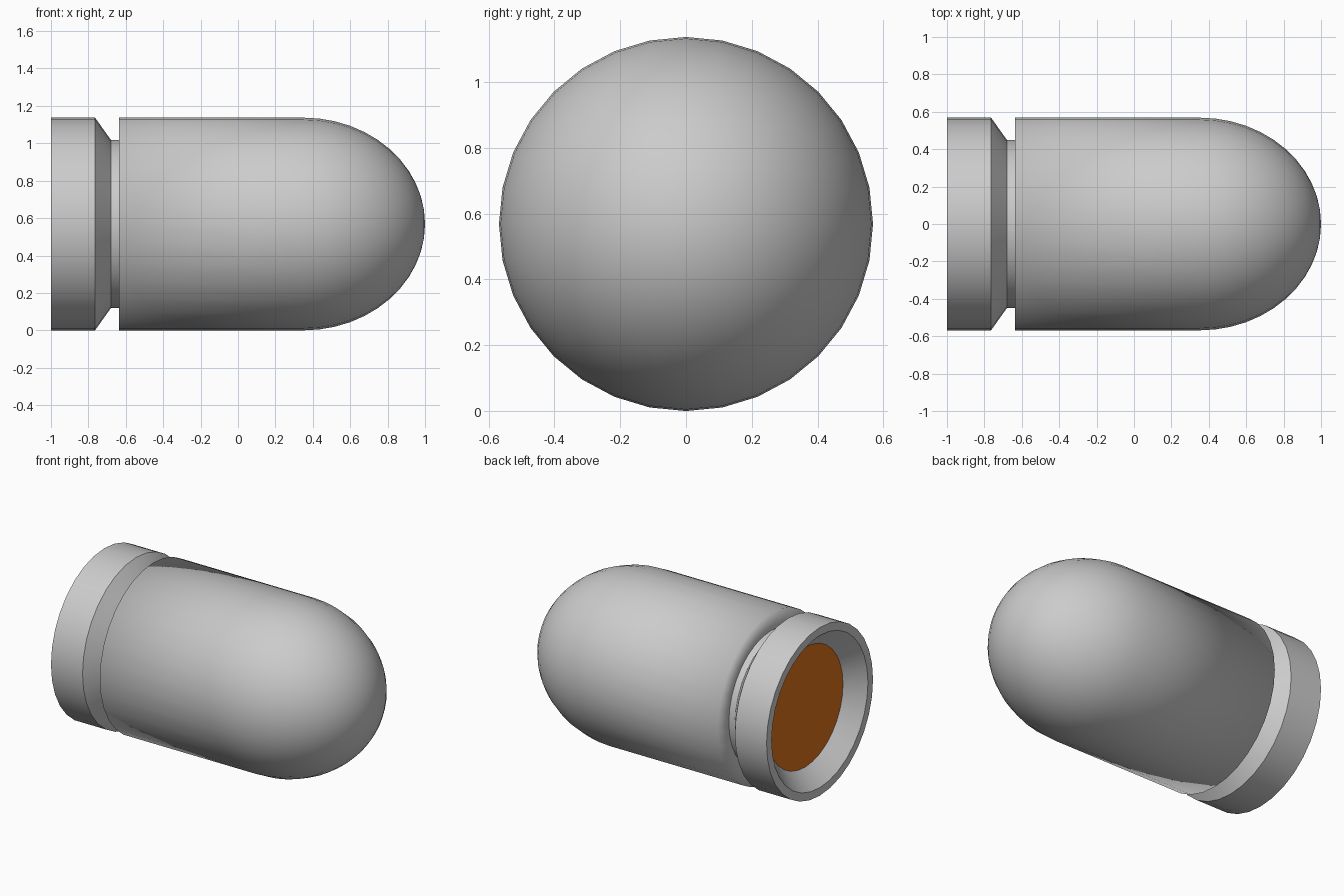
import bpy, bmesh, math

if "Cube" in bpy.data.objects:
    bpy.data.objects.remove(bpy.data.objects["Cube"])

SIDES = 32
R = 0.5685          # outer radius, also the height of the axis


def material(name, color):
    m = bpy.data.materials.new(name)
    m.diffuse_color = (*color, 1)
    m.use_nodes = True
    m.node_tree.nodes["Principled BSDF"].inputs["Base Color"].default_value = m.diffuse_color
    return m


grey = material("light_grey", (0.6, 0.6, 0.6))
orange = material("orange", (0.72, 0.17, 0.01))


def lathe(name, profile, mats, cap=False, sharp_angle=None):
    """Revolve (x, radius) points around the x axis."""
    bm = bmesh.new()
    rings = []
    for x, r in profile:
        if r < 1e-5:
            rings.append([bm.verts.new((x, 0, R))])
            continue
        angles = [2 * math.pi * i / SIDES for i in range(SIDES)]
        rings.append([bm.verts.new((x, r * math.cos(a), R + r * math.sin(a)))
                      for a in angles])
    for a, b in zip(rings, rings[1:]):
        for i in range(SIDES):
            j = (i + 1) % SIDES
            if len(b) == 1:
                bm.faces.new((a[i], b[0], a[j]))
            else:
                bm.faces.new((a[i], b[i], b[j], a[j]))
    if cap:         # end disc in the last material
        f = bm.faces.new(rings[-1])
        f.material_index = len(mats) - 1
    # profiles run so that every face points away from the solid
    bm.normal_update()
    mesh = bpy.data.meshes.new(name)
    bm.to_mesh(mesh)
    bm.free()
    for m in mats:
        mesh.materials.append(m)
    ob = bpy.data.objects.new(name, mesh)
    bpy.context.collection.objects.link(ob)
    bpy.ops.object.select_all(action='DESELECT')
    ob.select_set(True)
    bpy.context.view_layer.objects.active = ob
    if sharp_angle is None:
        bpy.ops.object.shade_smooth()
    else:
        bpy.ops.object.shade_smooth_by_angle(angle=math.radians(sharp_angle))
    return ob


# Rounded body: rear step, straight wall, elliptical nose
X0, A = 0.35, 0.65
nose = [(X0 + A * math.sin(t), R * math.cos(t))
        for t in (math.pi / 2 * k / 12 for k in range(12))]
lathe("rounded_body", [(-0.635, 0.45), (-0.635, R)] + nose + [(1.0, 0)], [grey])

# Base ring: rear rim, outer band, bevel and groove
lathe("base_ring", [(-1, 0.514), (-1, R), (-0.764, R), (-0.68, 0.45),
                    (-0.635, 0.45)], [grey], sharp_angle=30)

# Recess in the base: tapered wall and coloured floor
cup = lathe("base_recess", [(-0.89, 0.405), (-1, 0.514)], [grey])
floor = lathe("recess_floor", [(-0.8899, 0.40), (-0.89, 0.405)], [orange], cap=True)

# Keep all surfaces facing outwards
for ob, sign in ((cup, -1), (floor, -1)):
    bm = bmesh.new()
    bm.from_mesh(ob.data)
    bm.normal_update()
    bad = [f for f in bm.faces if f.normal.x * sign < 0]
    bmesh.ops.reverse_faces(bm, faces=bad)
    bm.to_mesh(ob.data)
    bm.free()
for name in ("rounded_body", "base_ring"):
    me = bpy.data.objects[name].data
    bm = bmesh.new()
    bm.from_mesh(me)
    bm.normal_update()
    # the widest straight wall must face away from the axis
    wall = max(bm.faces, key=lambda f: abs(f.normal.z) * f.calc_area())
    if wall.normal.z * (wall.calc_center_median().z - R) < 0:
        bmesh.ops.reverse_faces(bm, faces=bm.faces)
    bm.to_mesh(me)
    bm.free()
